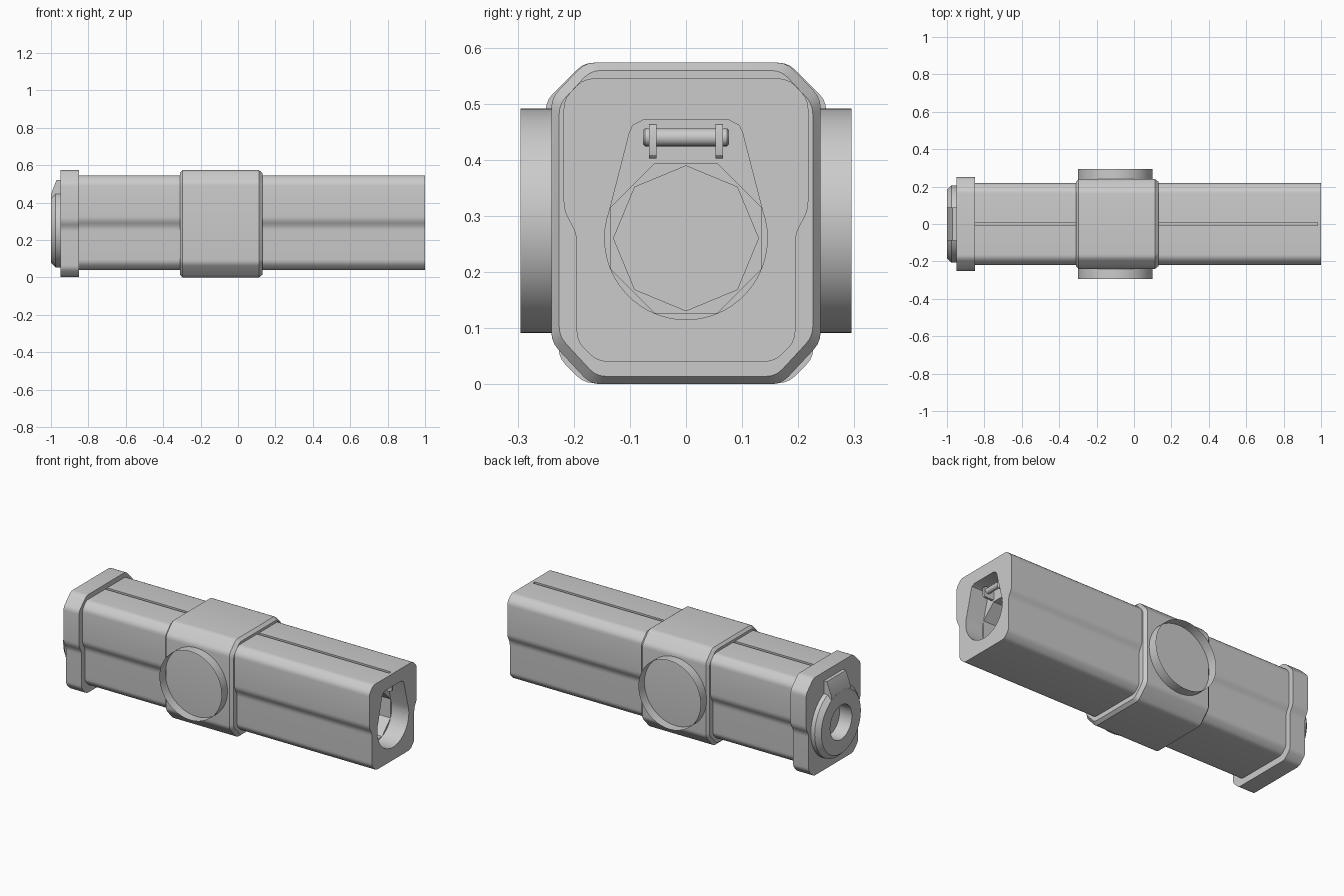
import bpy, bmesh, math
from mathutils import Vector

if "Cube" in bpy.data.objects:
    bpy.data.objects.remove(bpy.data.objects["Cube"])

grey = bpy.data.materials.new("light grey")
grey.diffuse_color = (0.6, 0.6, 0.6, 1)
grey.use_nodes = True
grey.node_tree.nodes["Principled BSDF"].inputs["Base Color"].default_value = grey.diffuse_color


def finish(bm, name):
    bmesh.ops.recalc_face_normals(bm, faces=bm.faces[:])
    mesh = bpy.data.meshes.new(name)
    bm.to_mesh(mesh)
    bm.free()
    mesh.materials.append(grey)
    ob = bpy.data.objects.new(name, mesh)
    bpy.context.collection.objects.link(ob)
    return ob


def mirrored(half):
    """Closed (y, z) outline from its right half, bottom to top."""
    return half + [(-y, z) for y, z in reversed(half)]


def rounded(pts, r, steps=3):
    """Round each corner of an outline."""
    out = []
    for i, p in enumerate(pts):
        p, a, b = Vector(p), Vector(pts[i - 1]), Vector(pts[(i + 1) % len(pts)])
        s = p + (a - p).normalized() * min(r, (a - p).length * 0.45)
        e = p + (b - p).normalized() * min(r, (b - p).length * 0.45)
        for k in range(steps + 1):
            t = k / steps
            out.append(tuple(s * (1 - t) ** 2 + p * 2 * t * (1 - t) + e * t * t))
    return out


def circle(r, n, z=0.26, turn=0.0):
    return [(r * math.cos(turn + math.tau * i / n), z + r * math.sin(turn + math.tau * i / n))
            for i in range(n)]


def loft(name, pts, stations, caps=True, axis="x", mid=0.0):
    """Carry an outline along an axis through (position, inset) stations."""
    bm = bmesh.new()
    us, zs = [p[0] for p in pts], [p[1] for p in pts]
    cu, cz = (min(us) + max(us)) / 2, (min(zs) + max(zs)) / 2
    hu, hz = (max(us) - min(us)) / 2, (max(zs) - min(zs)) / 2
    rings = []
    for pos, inset in stations:
        ring = []
        for u, z in pts:
            u2 = cu + (u - cu) * (hu - inset) / hu + mid
            z2 = cz + (z - cz) * (hz - inset) / hz
            ring.append(bm.verts.new((pos, u2, z2) if axis == "x" else (u2, pos, z2)))
        rings.append(ring)
    n = len(pts)
    for a, b in zip(rings, rings[1:]):
        for i in range(n):
            bm.faces.new((a[i], a[(i + 1) % n], b[(i + 1) % n], b[i]))
    if caps:
        bm.faces.new(rings[0])
        bm.faces.new(rings[-1])
    return finish(bm, name)


def cut(ob, cutter):
    mod = ob.modifiers.new("cut", "BOOLEAN")
    mod.operation, mod.solver, mod.object = "DIFFERENCE", "EXACT", cutter
    bpy.context.view_layer.objects.active = ob
    bpy.ops.object.modifier_apply(modifier=mod.name)


# Long housing
body = loft("long_housing", rounded(mirrored([
    (0.158, 0.04), (0.195, 0.077), (0.195, 0.27), (0.218, 0.308),
    (0.218, 0.508), (0.182, 0.545)]), 0.018), [(-0.88, 0), (1.0, 0)])

# Keyhole recess, octagonal bore and top groove
key = [(0.145 * math.cos(a), 0.26 + 0.145 * math.sin(a)) for a in
       (math.radians(160 + 220 * i / 32) for i in range(33))]
key += [(0.101, 0.447), (0.095, 0.461), (0.076, 0.471),
        (-0.076, 0.471), (-0.095, 0.461), (-0.101, 0.447)]
cutters = [
    loft("keyhole_cutter", key, [(0.89, 0), (1.05, 0)]),
    loft("bore_cutter", circle(0.1445, 8, turn=math.pi / 8), [(0.5, 0), (0.9, 0)]),
    loft("groove_cutter", [(-0.009, 0.533), (0.009, 0.533), (0.009, 0.6), (-0.009, 0.6)],
         [(-0.87, 0), (0.98, 0)])]
for c in cutters:
    cut(body, c)
loft("bore_plug", circle(0.13, 8), [(0.49, 0), (0.6, 0)])

# Latch pin held by two lugs inside the keyhole
for s in (-1, 1):
    y = s * 0.0595
    lug = rounded([(0.885, 0.402), (0.955, 0.402), (0.955, 0.464), (0.885, 0.464)], 0.015)
    loft("pin_lug", lug, [(y - 0.0065, 0), (y + 0.0065, 0)], axis="y")
loft("latch_pin", circle(0.016, 20, 0.44),
     [(-0.077, 0.004), (-0.073, 0), (0.073, 0), (0.077, 0.004)], axis="y", mid=0.93)

# Wide middle collar
loft("middle_collar", rounded(mirrored([
    (0.17, 0.0), (0.24, 0.075), (0.24, 0.51), (0.18, 0.573)]), 0.018),
    [(-0.31, 0.014), (-0.296, 0), (0.112, 0), (0.13, 0.014)])

# Thin open rings on both sides of the collar
for s in (-1, 1):
    loft("side_ring", circle(0.2, 64, 0.291), [(s * 0.238, 0), (s * 0.295, 0)],
         caps=False, axis="y", mid=-0.1)

# End flange
flange = loft("end_flange", rounded(mirrored([
    (0.182, 0.002), (0.227, 0.047), (0.227, 0.262), (0.25, 0.3),
    (0.25, 0.505), (0.182, 0.573)]), 0.018), [(-0.95, 0), (-0.85, 0)])

# Round end boss with a socket and a sloping key tab
boss = loft("end_boss", circle(0.207, 64), [(-0.94, 0), (-0.975, 0), (-1.0, 0.025)])
socket = loft("socket_cutter", circle(0.1, 48), [(-1.05, 0), (-0.92, 0)])
cut(boss, socket)
cut(flange, socket)
loft("key_tab", [(-0.94, 0.39), (-0.9995, 0.39), (-0.9995, 0.445), (-0.97, 0.522), (-0.94, 0.522)],
     [(-0.088, 0), (0.088, 0)], axis="y")

# Remove cutters and smooth the rounded surfaces
for c in cutters + [socket]:
    bpy.data.objects.remove(c, do_unlink=True)
for ob in bpy.context.scene.objects:
    ob.select_set(True)
    bpy.context.view_layer.objects.active = ob
bpy.ops.object.shade_smooth_by_angle(angle=math.radians(30))
